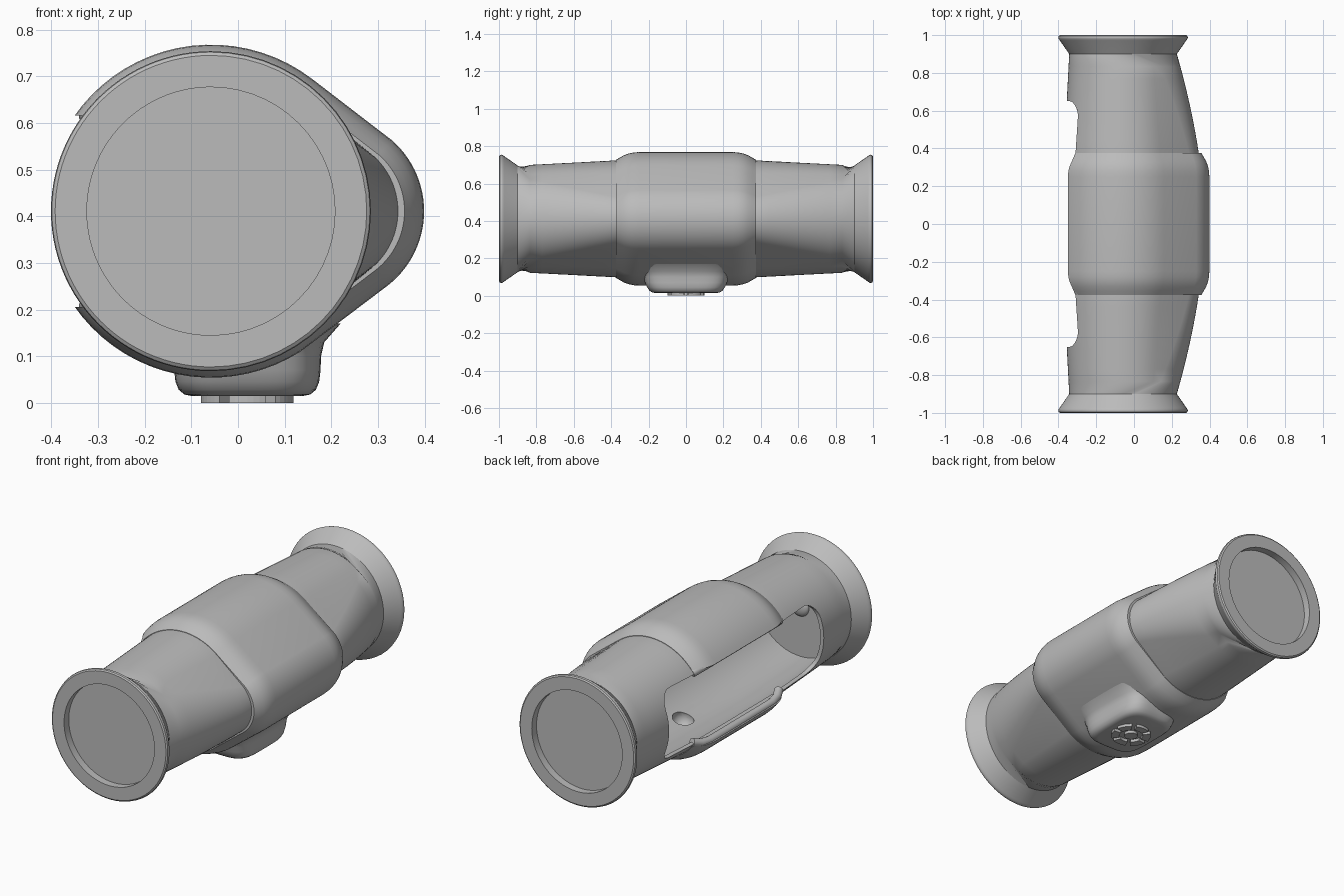
import bpy, bmesh
from math import sin, cos, pi, acos
from mathutils import Matrix, Vector

if "Cube" in bpy.data.objects:
    bpy.data.objects.remove(bpy.data.objects["Cube"])

AX, AZ = -0.058, 0.411      # long axis of the tube
FX = 0.02                   # centre of the foot

grey = bpy.data.materials.new("plain grey")
grey.use_nodes = True
grey.diffuse_color = (0.5, 0.5, 0.5, 1)
grey.node_tree.nodes["Principled BSDF"].inputs["Base Color"].default_value = (0.5, 0.5, 0.5, 1)


def finish(name, bm):
    bmesh.ops.recalc_face_normals(bm, faces=bm.faces)
    me = bpy.data.meshes.new(name)
    bm.to_mesh(me)
    bm.free()
    me.materials.append(grey)
    ob = bpy.data.objects.new(name, me)
    bpy.context.collection.objects.link(ob)
    return ob


def select(ob):
    bpy.ops.object.select_all(action='DESELECT')
    ob.select_set(True)
    bpy.context.view_layer.objects.active = ob


def smooth(ob, angle=0.6):
    select(ob)
    bpy.ops.object.shade_smooth_by_angle(angle=angle)


def cut(ob, cutters):
    select(ob)
    for c in cutters:
        m = ob.modifiers.new("cut", 'BOOLEAN')
        m.operation, m.solver, m.object = 'DIFFERENCE', 'EXACT', c
        bpy.ops.object.modifier_apply(modifier=m.name)


def loft(name, rings):
    bm = bmesh.new()
    loops = [[bm.verts.new(p) for p in ring] for ring in rings]
    n = len(loops[0])
    for a, b in zip(loops, loops[1:]):
        for i in range(n):
            j = (i + 1) % n
            bm.faces.new((a[i], a[j], b[j], b[i]))
    bm.faces.new(loops[0])
    bm.faces.new(loops[-1])
    return finish(name, bm)


def egg(y, r, ext=0.0, small=None):
    """Round section stretched by ext to a smaller round nose on +x."""
    small = r if small is None else small
    d = ext + r - small
    a = acos((r - small) / d) if d > 1e-6 else pi / 2
    pts = []
    for i in range(28):
        t = -a + 2 * a * i / 28
        pts.append((AX + d + small * cos(t), y, AZ + small * sin(t)))
    for i in range(52):
        t = a + (2 * pi - 2 * a) * i / 52
        pts.append((AX + r * cos(t), y, AZ + r * sin(t)))
    return pts


def mirrored(half):
    """Sections given from the end inward, repeated for the other end."""
    return [(-s[0], *s[1:]) for s in half] + [s for s in reversed(half)]


def box(name, size, centre, bevel=0.0):
    bm = bmesh.new()
    bmesh.ops.create_cube(bm, size=1, matrix=Matrix.Translation(centre) @ Matrix.Diagonal((*size, 1)))
    if bevel:
        edges = [e for e in bm.edges if abs((e.verts[0].co - e.verts[1].co).x) > 1e-4]
        bmesh.ops.bevel(bm, geom=edges, offset=bevel, segments=8, profile=0.5, affect='EDGES')
    return finish(name, bm)


def ball(name, centre, scale):
    bm = bmesh.new()
    bmesh.ops.create_uvsphere(bm, u_segments=32, v_segments=16, radius=1,
                              matrix=Matrix.Translation(centre) @ Matrix.Diagonal((*scale, 1)))
    return finish(name, bm)


# Helpers that hollow the tube and open its side
cavity = loft("cavity_cutter", [egg(*s) for s in mirrored([(0.88, 0.265), (0.375, 0.293)])])
bore = loft("bore_cutter", [egg(*s) for s in mirrored([(0.6, 0.303), (0.3, 0.303)])])
opening = box("opening_cutter", (0.6, 1.3, 0.37), (AX - 0.32, 0, AZ), 0.085)
slot = box("slot_cutter", (0.6, 0.73, 0.41), (AX - 0.32, 0, AZ))
sleeve_slot = box("sleeve_slot_cutter", (0.6, 1.0, 0.41), (AX - 0.32, 0, AZ))
hole = ball("hole_cutter", (FX, 0, 0.12), (0.055, 0.055, 0.055))
cutters = [cavity, bore, opening, slot, sleeve_slot, hole]

# Tube: round at the ends, nose growing toward the middle
sections = []
for i in range(9):
    t = i / 8
    sections.append((0.9 - 0.525 * t, 0.285 + 0.0275 * t,
                     0.0885 * t * (1.4 - 0.4 * t), 0.285 - 0.125 * t))
tube = loft("tube", [egg(*s) for s in mirrored(sections)])
cut(tube, [cavity, opening, slot, hole])
smooth(tube)

# Sleeve around the middle with soft shoulders
shoulder = [(0.375, 0.315), (0.355, 0.327), (0.33, 0.341), (0.305, 0.35), (0.28, 0.355), (0.25, 0.357)]
sleeve = loft("sleeve", [egg(y, r, 0.1, r - 0.155) for y, r in mirrored(shoulder)])
cut(sleeve, [bore, sleeve_slot, hole])
smooth(sleeve)

# Rounded lips along the slot
for side, label in ((1, "upper"), (-1, "lower")):
    cu = bpy.data.curves.new(label + "_lip", 'CURVE')
    cu.dimensions = '3D'
    cu.bevel_depth, cu.bevel_resolution, cu.use_fill_caps = 0.022, 5, True
    path = mirrored([(0.365, 0.297), (0.32, 0.322), (0.26, 0.334)])
    sp = cu.splines.new('POLY')
    sp.points.add(len(path) - 1)
    ang = pi * 0.787
    for p, (y, r) in zip(sp.points, path):
        p.co = (AX + r * cos(ang), y, AZ + side * r * sin(ang), 1)
    cu.materials.append(grey)
    lip = bpy.data.objects.new(label + "_lip", cu)
    bpy.context.collection.objects.link(lip)
    select(lip)
    bpy.ops.object.convert(target='MESH')
    smooth(bpy.context.object)

# Foot under the sleeve, a softened block
foot_rings = []
for z, hx, hy in [(0.015, 0.12, 0.165), (0.018, 0.135, 0.182), (0.028, 0.147, 0.196), (0.045, 0.154, 0.208),
                  (0.07, 0.157, 0.22), (0.1, 0.158, 0.228), (0.13, 0.165, 0.24), (0.17, 0.2, 0.27)]:
    ring = []
    for i in range(64):
        c, s = cos(2 * pi * i / 64), sin(2 * pi * i / 64)
        k = (abs(c) ** 4 + abs(s) ** 4) ** -0.25
        ring.append((FX + hx * c * k, hy * s * k, z))
    foot_rings.append(ring)
foot = loft("foot", foot_rings)
cut(foot, [bore, hole])
smooth(foot, 0.9)

# Raised grille under the foot: six arc pads round a centre stud
for n in range(6):
    a0 = n * pi / 3 + 0.12
    arc = [a0 + (pi / 3 - 0.24) * i / 6 for i in range(7)]
    flat = [(0.1 * cos(a), 0.1 * sin(a)) for a in arc] + [(0.06 * cos(a), 0.06 * sin(a)) for a in reversed(arc)]
    loft(f"grille_pad_{n + 1}", [[(FX + x, y, z) for x, y in flat] for z in (0, 0.02)])
stud = [(FX + 0.033 * cos(pi * i / 12), 0.033 * sin(pi * i / 12)) for i in range(24)]
smooth(loft("grille_stud", [[(x, y, z) for x, y in stud] for z in (0, 0.02)]))

# Flared end caps with a shallow recess, and the inner contacts
flare = [(0.2, 0.9), (0.285, 0.9), (0.335, 0.972), (0.341, 0.98), (0.343, 0.987), (0.341, 0.995),
         (0.334, 1.0), (0.266, 1.0), (0.266, 0.96)]
for side, label in ((-1, "front"), (1, "back")):
    smooth(loft(label + "_cap", [egg(side * y, r) for r, y in flare]))
    smooth(ball(label + "_contact", (AX, side * 0.88, AZ), (0.05, 0.025, 0.05)))

for c in cutters:
    bpy.data.objects.remove(c)
